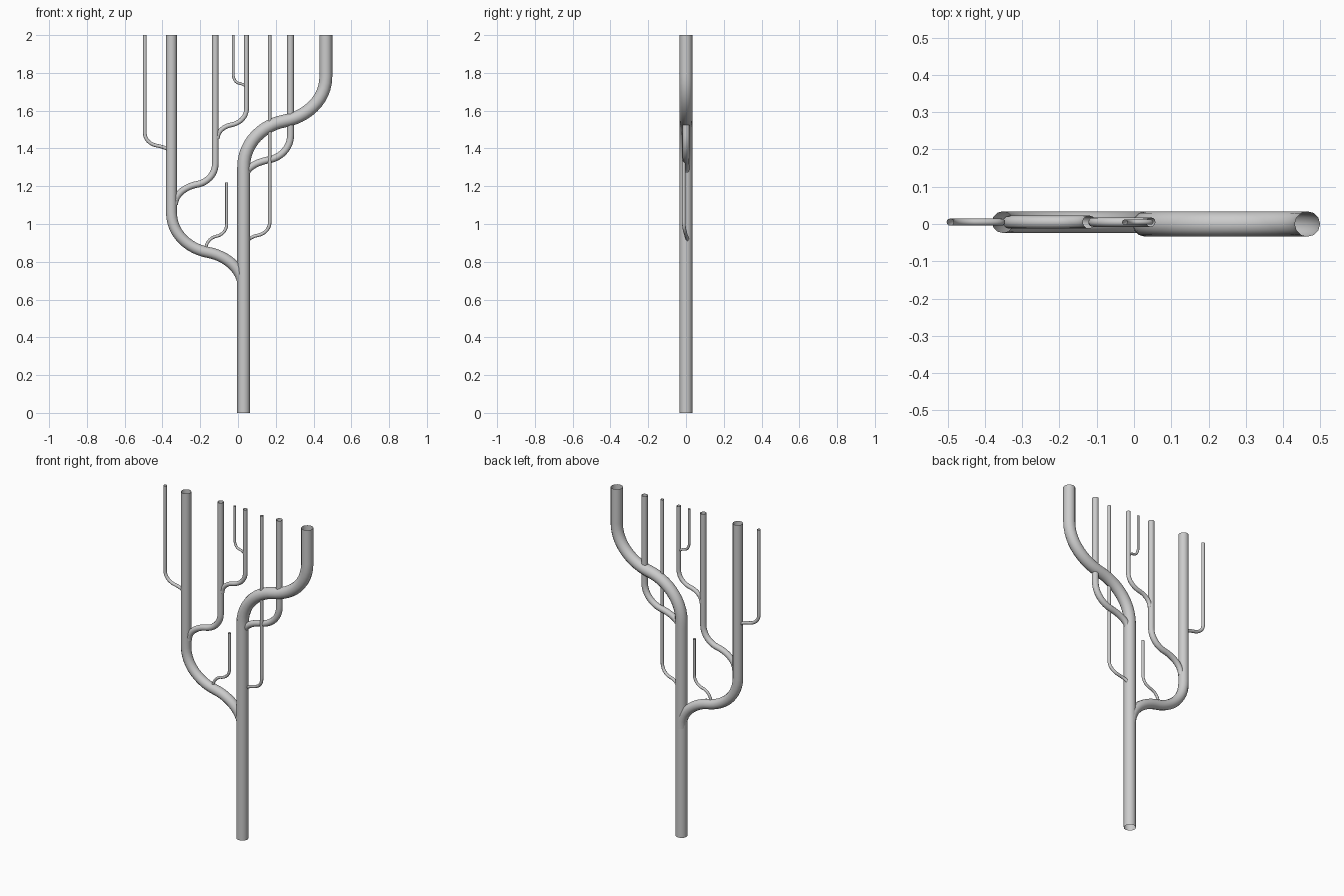
import bpy
from mathutils import Vector

cube = bpy.data.objects.get("Cube")
if cube:
    bpy.data.objects.remove(cube, do_unlink=True)

grey = bpy.data.materials.new("plain grey")
grey.use_nodes = True
colour = (0.6, 0.6, 0.6, 1)
grey.diffuse_color = colour
grey.node_tree.nodes["Principled BSDF"].inputs["Base Color"].default_value = colour


def tube(name, radius, start, mid, bend, top, depth=(0.005, 0.005), root=None, slope=0.18):
    """Open S-shaped pipe: rises from start, sweeps through mid, then runs straight up.
    Points are (x, z); bend is where the straight run begins, depth is y at start and end."""
    y0, y1 = depth
    a = Vector((start[0], y0, start[1]))
    m = Vector((mid[0], (y0 + y1) / 2, mid[1]))
    b = Vector((bend[0], y1, bend[1]))
    up = Vector((0, 0, 1))
    side = Vector((1, 0, slope if b.x > a.x else -slope))
    reach_a, reach_b = (m.x - a.x) * 0.5, (b.x - m.x) * 0.5
    lift_a, lift_b = (m.z - a.z) * 0.55, (b.z - m.z) * 0.55
    # each knot: point, incoming handle, outgoing handle
    knots = [(a, a - up * 0.02, a + up * lift_a),
             (m, m - side * reach_a, m + side * reach_b),
             (b, b - up * lift_b, b + up * 0.05)]
    end = Vector((b.x, y1, top))
    knots.append((end, end - up * 0.05, end))
    if root is not None:
        foot = Vector((a.x, y0, root))
        knots.insert(0, (foot, foot, foot + up * 0.05))

    curve = bpy.data.curves.new(name, "CURVE")
    curve.dimensions = "3D"
    curve.bevel_depth = radius
    curve.bevel_resolution = 4
    curve.resolution_u = 12
    spline = curve.splines.new("BEZIER")
    spline.bezier_points.add(len(knots) - 1)
    for p, (co, left, right) in zip(spline.bezier_points, knots):
        p.handle_left_type = p.handle_right_type = "FREE"
        p.co, p.handle_left, p.handle_right = co, left, right

    # turn the bevelled curve into a smooth mesh
    path = bpy.data.objects.new(name + " path", curve)
    bpy.context.collection.objects.link(path)
    bpy.context.view_layer.update()
    mesh = bpy.data.meshes.new_from_object(
        path.evaluated_get(bpy.context.evaluated_depsgraph_get()))
    bpy.data.objects.remove(path, do_unlink=True)
    mesh.name = name
    mesh.materials.clear()
    mesh.materials.append(grey)
    for f in mesh.polygons:
        f.use_smooth = True
        f.material_index = 0
    obj = bpy.data.objects.new(name, mesh)
    bpy.context.collection.objects.link(obj)
    return obj


# trunk and main left limb
tube("trunk", 0.034, (0.03, 1.3), (0.245, 1.545), (0.465, 1.78), 2, (0, 0), root=0)
tube("large_branch", 0.029, (0.028, 0.66), (-0.16, 0.85), (-0.352, 1.06), 2)

# branches on the left limb
tube("inner_branch", 0.0175, (-0.335, 1.1), (-0.215, 1.21), (-0.12, 1.32), 2)
tube("inner_twig", 0.0125, (-0.11, 1.45), (-0.035, 1.525), (0.045, 1.61), 2)
tube("inner_tip", 0.007, (0.045, 1.715), (0.005, 1.745), (-0.025, 1.79), 2)
tube("outer_twig", 0.0095, (-0.355, 1.37), (-0.43, 1.415), (-0.493, 1.48), 2)
tube("short_twig", 0.008, (-0.172, 0.86), (-0.115, 0.935), (-0.06, 1), 1.22)

# branches on the trunk
tube("right_branch", 0.0185, (0.04, 1.25), (0.165, 1.34), (0.278, 1.47), 2, (0, 0))
tube("right_twig", 0.009, (0.045, 0.89), (0.105, 0.94), (0.168, 1.01), 2, (0.012, -0.012))
